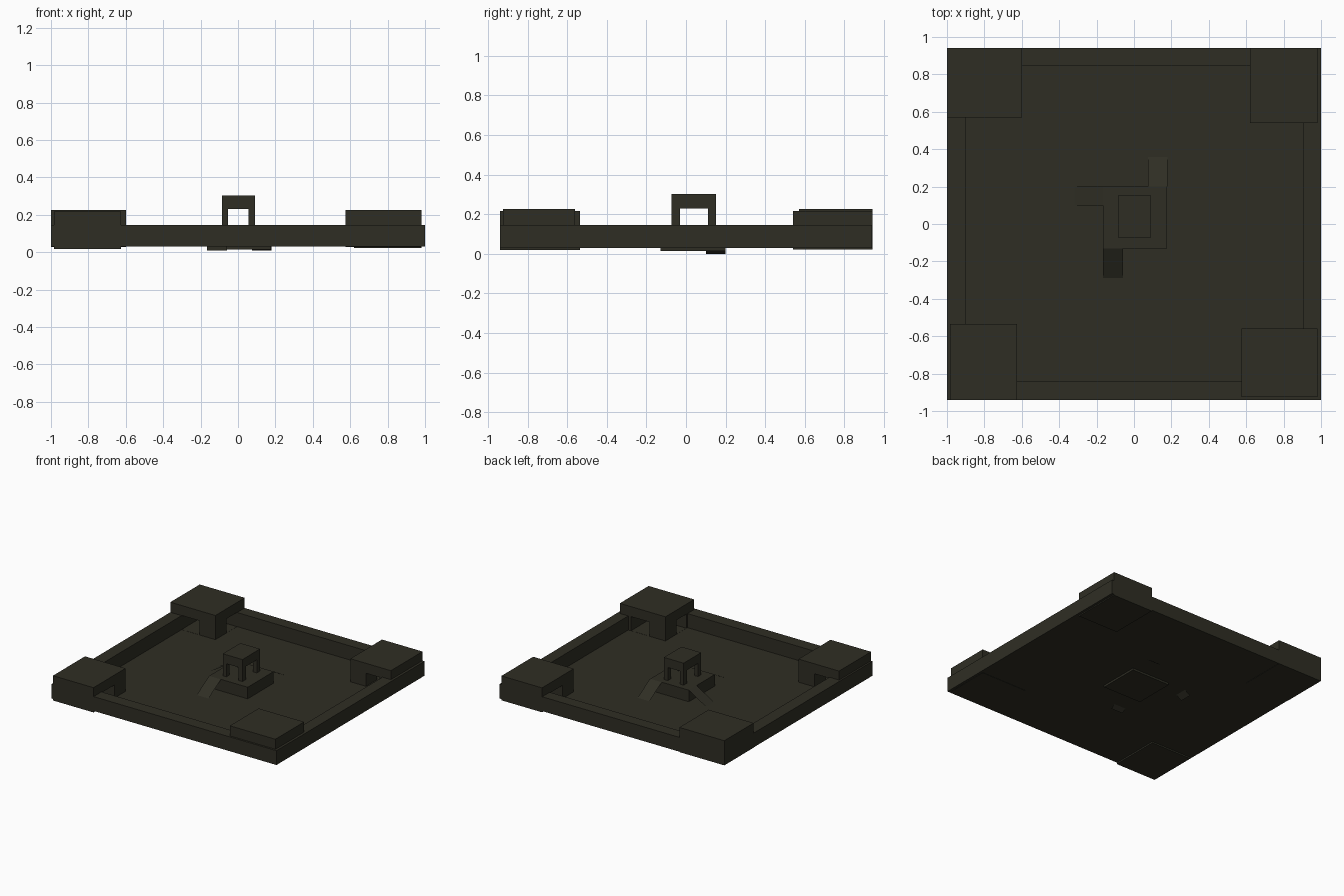
import bpy

if "Cube" in bpy.data.objects:
    bpy.data.objects.remove(bpy.data.objects["Cube"])

# one flat dark olive colour
olive = bpy.data.materials.new("dark olive")
olive.diffuse_color = (0.028, 0.027, 0.0175, 1)
olive.use_nodes = True
olive.node_tree.nodes["Principled BSDF"].inputs["Base Color"].default_value = olive.diffuse_color


def mesh(name, verts, faces):
    me = bpy.data.meshes.new(name)
    me.from_pydata(verts, [], faces)
    me.materials.append(olive)
    ob = bpy.data.objects.new(name, me)
    bpy.context.collection.objects.link(ob)
    return ob


def box(name, xs, ys, zs):
    (x0, x1), (y0, y1), (z0, z1) = sorted(xs), sorted(ys), sorted(zs)
    v = [(x, y, z) for z in (z0, z1) for x, y in ((x0, y0), (x1, y0), (x1, y1), (x0, y1))]
    f = [(3, 2, 1, 0), (4, 5, 6, 7)]
    f += [(i, (i + 1) % 4, (i + 1) % 4 + 4, i + 4) for i in range(4)]
    return mesh(name, v, f)


FLOOR, WALL, DECK = 0.032, 0.145, 0.125

# arena floor and the four outer walls
box("floor", (-1, 1), (-0.94, 0.94), (FLOOR - 0.002, FLOOR))
box("left_wall", (-1, -0.9), (-0.94, 0.94), (FLOOR - 0.001, WALL))
box("right_wall", (0.905, 1), (-0.94, 0.94), (FLOOR - 0.001, WALL))
box("front_wall", (-0.9, 0.905), (-0.94, -0.84), (FLOOR - 0.001, WALL))
box("back_wall", (-0.9, 0.905), (0.845, 0.94), (FLOOR - 0.001, WALL))


# corner towers: roof slab, inner post, two outer walls and a base
def tower(name, xo, xi, yo, yi, zb, zt):
    sx = 1 if xi > xo else -1
    sy = 1 if yi > yo else -1
    zr = zt - 0.08
    box(name + "_roof", (xo, xi), (yo, yi), (zr, zt))
    box(name + "_base", (xo, xi), (yo, yi), (zb, FLOOR + 0.001))
    box(name + "_post", (xi - sx * 0.14, xi), (yi - sy * 0.14, yi), (zb, zr))
    box(name + "_side_wall", (xo, xo + sx * 0.1), (yo, yi), (zb, zr))
    box(name + "_end_wall", (xo, xi), (yo, yo + sy * 0.1), (zb, zr))


tower("back_left_tower", -1.0, -0.6, 0.942, 0.57, 0.028, 0.226)
tower("front_right_tower", 0.98, 0.575, -0.925, -0.56, 0.028, 0.226)
tower("back_right_tower", 0.98, 0.62, 0.942, 0.54, 0.021, 0.217)
tower("front_left_tower", -0.985, -0.625, -0.941, -0.535, 0.018, 0.217)

# central platform
box("platform", (-0.165, 0.177), (-0.13, 0.2), (0.014, DECK))

# thin ramps running down through the floor
quad = [(0, 1, 2, 3)]
mesh("left_ramp", [(-0.165, 0.2, DECK), (-0.37, 0.2, 0), (-0.37, 0.1, 0), (-0.165, 0.1, DECK)], quad)
mesh("back_ramp", [(0.075, 0.2, DECK), (0.18, 0.2, DECK), (0.18, 0.395, 0.01), (0.075, 0.395, 0.01)], quad)
mesh("front_ramp", [(-0.06, -0.13, DECK), (-0.165, -0.13, DECK), (-0.165, -0.33, 0.008), (-0.06, -0.33, 0.008)], quad)

# canopy on four legs
box("canopy_roof", (-0.085, 0.09), (-0.072, 0.152), (0.23, 0.302))
for xs in ((-0.085, -0.053), (0.055, 0.09)):
    for ys in ((-0.072, -0.03), (0.11, 0.152)):
        box("canopy_leg", xs, ys, (DECK, 0.23))
